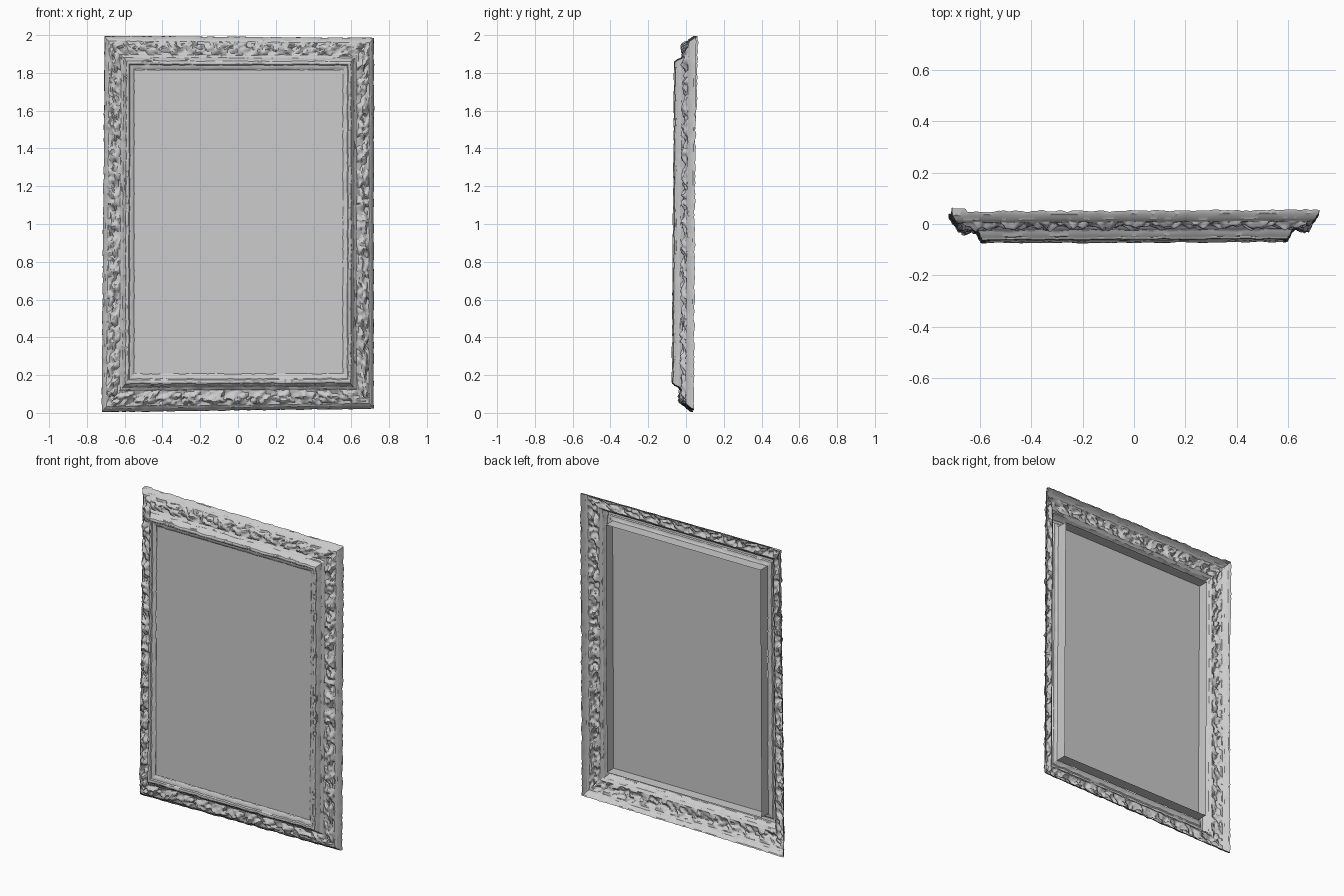
import bpy, bmesh, math
from mathutils import Vector, noise

if "Cube" in bpy.data.objects:
    bpy.data.objects.remove(bpy.data.objects["Cube"])

# Outer and inner corners (x, z), slightly out of true like the old frame
OUTER = [(-0.722, 0.004), (0.718, 0.022), (0.720, 1.985), (-0.706, 1.996)]
INNER = [(-0.55, 0.208), (0.555, 0.208), (0.555, 1.816), (-0.55, 1.816)]
STEP = 0.0085          # spacing of cross-sections along the sides


def lean(x, z):
    """Small overall tilt of the frame."""
    return 0.007 * (z - 1) + 0.004 * x


def relief(p, v):
    """Carved leaf clusters joined by a thin wavy stem; p counts motifs, v crosses the band."""
    c, k = p % 1 - 0.5, math.floor(p)
    r = math.hypot(c * 1.25, v - 0.5)
    a = math.atan2(v - 0.5, c * 1.25)
    leaf = max(0, 1 - (r / (0.52 + 0.13 * math.cos(5 * a + k * 2.1))) ** 2)
    heart = max(0, 1 - (r / 0.16) ** 2)
    stem = max(0, 1 - ((v - 0.5 - 0.25 * math.sin(2 * math.pi * p)) / 0.16) ** 2)
    return (max(leaf ** 0.5, 0.35 * stem) - 0.3 * heart) * math.sin(math.pi * v) ** 0.4


def sweep(name, profile, rough=0.002, carved=False, ragged=False):
    """Run a profile of (inset fraction, y) around the mitred rectangle."""
    bm = bmesh.new()
    for s in range(4):
        o0, o1 = Vector(OUTER[s]), Vector(OUTER[(s + 1) % 4])
        i0, i1 = Vector(INNER[s]), Vector(INNER[(s + 1) % 4])
        length = (o1 - o0).length
        out = Vector(((o1 - o0).y, -(o1 - o0).x)).normalized()
        n, motifs = round(length / STEP), round(length / 0.135)
        rows = []
        for j in range(n + 1):
            t = j / n
            row = []
            for q, (f, y) in enumerate(profile):
                pos = o0.lerp(o1, t).lerp(i0.lerp(i1, t), f)
                q3 = Vector((pos.x, y, pos.y))
                wob = rough * noise.noise(q3 * 22)
                y2 = y
                if carved:
                    h = relief(t * motifs, q / (len(profile) - 1))
                    h *= 1 + 0.9 * noise.noise(q3 * 35)
                    y2 -= 0.023 * h
                    pos = pos + out * 0.006 * h
                # Uneven back edge, worst at the upper left
                if ragged and q == 0:
                    y2 += 0.006 * noise.noise(q3 * 40)
                    if pos.x < -0.65 and pos.y > 1.4:
                        y2 += 0.014 * min(1, (pos.y - 1.4) * 3)
                row.append(bm.verts.new((pos.x + wob, y2 + wob + lean(pos.x, pos.y),
                                         min(2, max(0, pos.y + wob)))))
            rows.append(row)
        for a, b in zip(rows, rows[1:]):
            for k in range(len(profile) - 1):
                bm.faces.new((a[k], b[k], b[k + 1], a[k + 1]))
    bmesh.ops.remove_doubles(bm, verts=bm.verts, dist=0.0002)
    bmesh.ops.recalc_face_normals(bm, faces=bm.faces)
    # The shell is open, so make sure it faces forwards
    if sum(f.normal.y * f.calc_area() for f in bm.faces) > 0:
        bmesh.ops.reverse_faces(bm, faces=bm.faces)
    me = bpy.data.meshes.new(name)
    bm.to_mesh(me)
    bm.free()
    ob = bpy.data.objects.new(name, me)
    bpy.context.collection.objects.link(ob)
    bpy.ops.object.select_all(action='DESELECT')
    ob.select_set(True)
    bpy.context.view_layer.objects.active = ob
    bpy.ops.object.shade_smooth_by_angle(angle=math.radians(35))
    return ob


# Outer lip, sloping forward from the back edge
sweep("outer_lip", [(0, 0.044), (0.01, 0.032), (0.06, 0.022), (0.09, 0.011),
                    (0.12, 0.008), (0.15, 0.002)], 0.004, ragged=True)

# Carved leaf band
N = 14
sweep("carved_band", [(0.15 + 0.40 * k / N,
                       0.002 - 0.018 * k / N + 0.004 * math.sin(math.pi * k / N))
                      for k in range(N + 1)], 0.004, carved=True)

# Stepped moulding rising to the front ridge
sweep("stepped_moulding", [(0.55, -0.016), (0.59, -0.026), (0.63, -0.029), (0.66, -0.038),
                           (0.69, -0.052), (0.72, -0.056), (0.735, -0.064),
                           (0.78, -0.067)], 0.004)

# Shallow inner slip between ridge and glass
sweep("inner_slip", [(0.78, -0.067), (0.83, -0.066), (0.86, -0.060), (0.90, -0.059),
                     (0.96, -0.056), (1.0, -0.050)], 0.003)

# Rebate wall running back behind the edge of the glass
sweep("rebate_wall", [(1.0, -0.050), (1.0, -0.015), (1.0, 0.020)], 0.0)

# Flat mirror panel
me = bpy.data.meshes.new("mirror_panel")
me.from_pydata([(x, -0.049 + lean(x, z), z) for x, z in INNER], [], [(0, 1, 2, 3)])
bpy.context.collection.objects.link(bpy.data.objects.new("mirror_panel", me))
